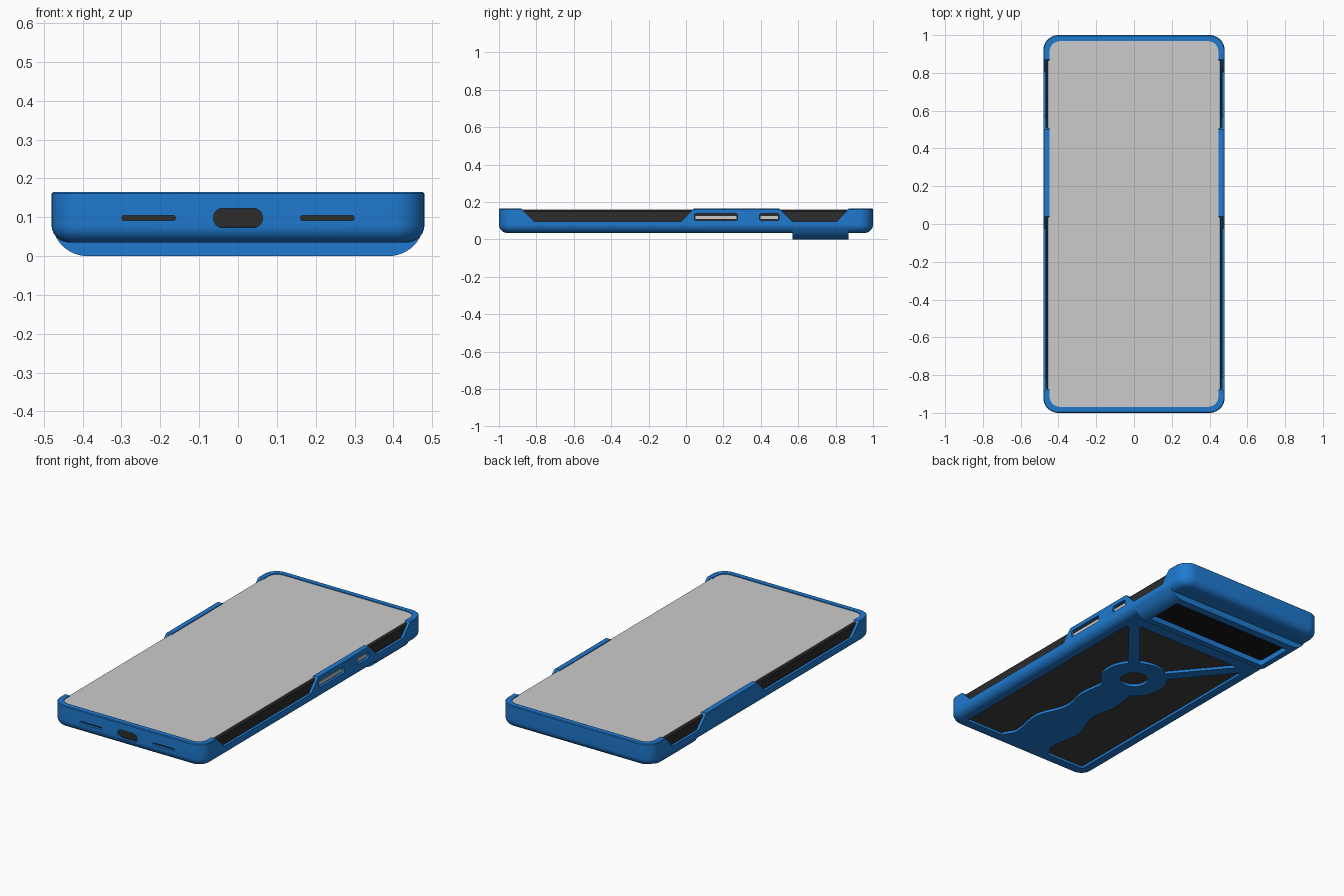
import bpy, bmesh
from math import sin, cos, pi, radians, sqrt

if "Cube" in bpy.data.objects:
    bpy.data.objects.remove(bpy.data.objects["Cube"])


def material(name, rgb):
    m = bpy.data.materials.new(name)
    m.diffuse_color = (*rgb, 1)
    m.use_nodes = True
    m.node_tree.nodes["Principled BSDF"].inputs["Base Color"].default_value = m.diffuse_color
    return m


BLUE = material("case_blue", (0.014, 0.195, 0.63))
DARK = material("phone_dark", (0.025, 0.025, 0.025))
BACK = material("phone_back_grey", (0.05, 0.05, 0.05))
BLACK = material("glass_black", (0.007, 0.007, 0.007))


def loft(name, rings, mat=None):
    """Solid through a stack of equal-length point rings."""
    bm = bmesh.new()
    vs = [[bm.verts.new(p) for p in ring] for ring in rings]
    n = len(vs[0])
    for a, b in zip(vs, vs[1:]):
        for i in range(n):
            j = (i + 1) % n
            bm.faces.new((a[i], a[j], b[j], b[i]))
    bm.faces.new(vs[0][::-1])
    bm.faces.new(vs[-1])
    bmesh.ops.recalc_face_normals(bm, faces=bm.faces)
    me = bpy.data.meshes.new(name)
    bm.to_mesh(me)
    bm.free()
    ob = bpy.data.objects.new(name, me)
    bpy.context.collection.objects.link(ob)
    if mat:
        me.materials.append(mat)
    return ob


def outline(hx, hy, r, seg=10):
    """Rounded rectangle in 2D."""
    pts = []
    for k, (sx, sy) in enumerate(((1, 1), (-1, 1), (-1, -1), (1, -1))):
        for i in range(seg + 1):
            a = (k + i / seg) * pi / 2
            pts.append((sx * (hx - r) + r * cos(a), sy * (hy - r) + r * sin(a)))
    return pts


def slab(name, hx, hy, r, levels, mat=None):
    """Rounded slab; levels are (z, inset)."""
    return loft(name, [[(x, y, z) for x, y in outline(hx - d, hy - d, r - d)]
                       for z, d in levels], mat)


def prism(name, pts, axis, a, b, mat=None):
    """Extrude a 2D outline along x, y or z."""
    place = {"x": lambda p, t: (t, *p), "y": lambda p, t: (p[0], t, p[1]),
             "z": lambda p, t: (*p, t)}[axis]
    return loft(name, [[place(p, t) for p in pts] for t in (a, b)], mat)


def shift(pts, du, dv):
    return [(u + du, v + dv) for u, v in pts]


def boolean(ob, other, op="DIFFERENCE"):
    m = ob.modifiers.new(op.lower(), "BOOLEAN")
    m.object, m.operation, m.solver = other, op, "EXACT"
    bpy.context.view_layer.objects.active = ob
    bpy.ops.object.modifier_apply(modifier=m.name)
    bpy.data.objects.remove(other)


def smooth(ob):
    bpy.ops.object.select_all(action="DESELECT")
    ob.select_set(True)
    bpy.context.view_layer.objects.active = ob
    bpy.ops.object.shade_smooth_by_angle(angle=radians(30))


# Case shell with rounded lower edge and slightly eased rim
R = 0.045
levels = [(0.035 + R * (1 - cos(a)), R * (1 - sin(a)))
          for a in [i * pi / 16 for i in range(9)]]
case = slab("phone_case", 0.48, 1.0, 0.08, levels + [(0.161, 0), (0.165, 0.004)], BLUE)

# Raised camera bar across the back
bar = [(0.388 + 0.091 * sin(i * pi / 24), 0.091 * (1 - cos(i * pi / 24))) for i in range(13)]
bar += [(-x, z) for x, z in reversed(bar)]
boolean(case, prism("camera_bar", bar, "y", 0.57, 0.87, BLUE), "UNION")

# Phone cavity and the narrower opening inside the rim
boolean(case, slab("cavity", 0.465, 0.985, 0.07,
                   [(0.05, 0.025), (0.058, 0.01), (0.075, 0), (0.155, 0), (0.1605, 0.014)]))
boolean(case, slab("opening", 0.447, 0.968, 0.055, [(0.1, 0), (0.2, 0)]))

# Sloped dips along both sides
for y0, y1 in ((-0.88, 0.04), (0.50, 0.87)):
    dip = [(y0 - 0.035, 0.2), (y0, 0.165), (y0 + 0.07, 0.095),
           (y1 - 0.065, 0.095), (y1, 0.165), (y1 + 0.035, 0.2)]
    boolean(case, prism("side_dip", dip, "x", -0.6, 0.6))

# Button slots on the right side
for y, h in ((0.16, 0.115), (0.445, 0.052)):
    boolean(case, prism("button_slot", shift(outline(h, 0.018, 0.008, 4), y, 0.12),
                        "x", 0.42, 0.55))

# Charging port and sound slots in the front end
for x, hx, hz in ((0, 0.063, 0.025), (-0.23, 0.069, 0.007), (0.23, 0.069, 0.007)):
    boolean(case, prism("port", shift(outline(hx, hz, hz * 0.95, 8), x, 0.098),
                        "y", -1.1, -0.94))

# Back windows, leaving a ring, two spokes and a wavy stem
RING, HALF = 0.18, 0.032
ang = radians(50)
off = radians(10.2)


def arc(a, b, n=14):
    return [(RING * cos(a + (b - a) * i / n), RING * sin(a + (b - a) * i / n))
            for i in range(n + 1)]


stem_keys = [(-0.92, 0.16), (-0.84, 0.125), (-0.65, 0.15), (-0.45, 0.09),
             (-0.30, 0.115), (-sqrt(RING ** 2 - 0.01), 0.10)]
stem = []
for (ya, wa), (yb, wb) in zip(stem_keys, stem_keys[1:]):
    for i in range(8):
        t = i / 8
        stem.append((wa + (wb - wa) * (1 - cos(pi * t)) / 2, ya + (yb - ya) * t))
side_window = stem + arc(radians(-56.25), ang - off) + [
    (0.385, 0.415), (0.397, 0.417), (0.405, 0.405), (0.405, -0.91), (0.395, -0.92)]
for s in (1, -1):
    boolean(case, prism("side_window", [(s * x, y) for x, y in side_window], "z", -0.02, 0.064))
top_window = arc(ang + off, pi - ang - off) + [
    (-0.335, 0.45), (-0.33, 0.46), (0.33, 0.46), (0.335, 0.45)]
boolean(case, prism("top_window", top_window, "z", -0.02, 0.064))
boolean(case, prism("ring_hole", [(0.075 * cos(i * pi / 20), 0.075 * sin(i * pi / 20))
                                  for i in range(40)], "z", -0.02, 0.064))
boolean(case, prism("camera_window", shift(outline(0.39, 0.11, 0.012, 4), 0, 0.715),
                    "z", -0.02, 0.064))
smooth(case)

# Phone body, back panel, screen and camera glass
smooth(slab("phone_body", 0.463, 0.983, 0.068,
            [(0.052, 0.025), (0.06, 0.01), (0.076, 0), (0.15, 0), (0.157, 0.008)], DARK))
slab("phone_back", 0.43, 0.95, 0.05, [(0.051, 0), (0.056, 0)], BACK)
slab("screen", 0.454, 0.974, 0.06, [(0.15, 0), (0.16, 0)])
prism("camera_glass", shift(outline(0.389, 0.109, 0.012, 4), 0, 0.715), "z", 0.03, 0.055, BLACK)

# Phone side buttons
for name, y, h in (("volume_button", 0.16, 0.11), ("power_button", 0.445, 0.047)):
    smooth(prism(name, shift(outline(h, 0.009, 0.006, 4), y, 0.117), "x", 0.45, 0.471))
